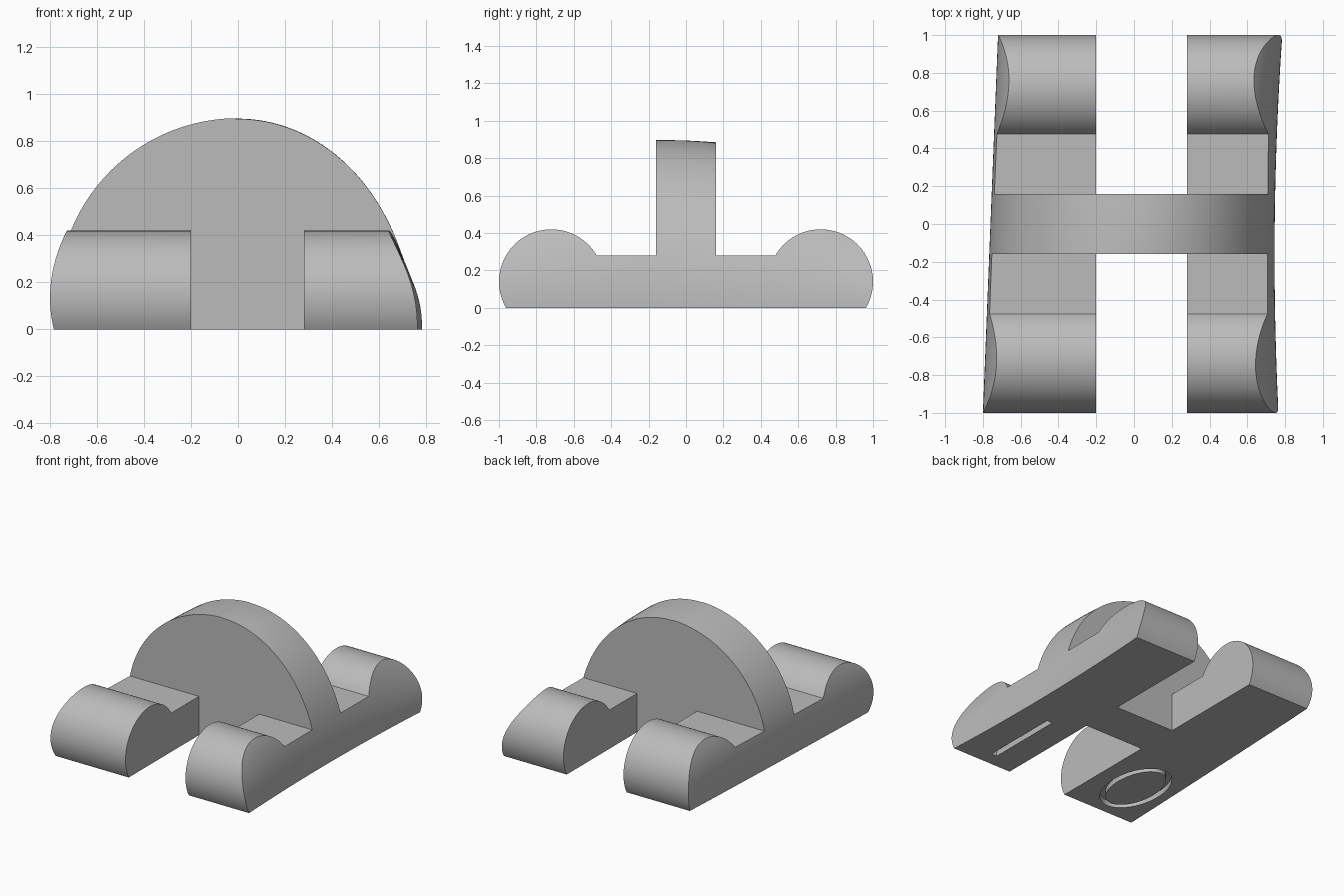
import bpy
import bmesh
from math import sin, cos, pi, radians, asin

if "Cube" in bpy.data.objects:
    bpy.data.objects.remove(bpy.data.objects["Cube"], do_unlink=True)

grey = bpy.data.materials.new("plain grey")
grey.use_nodes = True
tone = (0.5, 0.5, 0.5, 1)
grey.diffuse_color = tone
grey.node_tree.nodes["Principled BSDF"].inputs["Base Color"].default_value = tone


def loft(name, rings):
    """Closed solid through a list of equally long point rings."""
    bm = bmesh.new()
    loops = [[bm.verts.new(p) for p in ring] for ring in rings]
    n = len(loops[0])
    for a, b in zip(loops, loops[1:]):
        for i in range(n):
            j = (i + 1) % n
            bm.faces.new((a[i], a[j], b[j], b[i]))
    bm.faces.new(loops[0])
    bm.faces.new(loops[-1])
    bmesh.ops.recalc_face_normals(bm, faces=bm.faces)
    mesh = bpy.data.meshes.new(name)
    bm.to_mesh(mesh)
    bm.free()
    obj = bpy.data.objects.new(name, mesh)
    bpy.context.collection.objects.link(obj)
    mesh.materials.append(grey)
    return obj


def box(name, x0, x1, y0, y1, z0, z1):
    corners = [(x0, y0), (x1, y0), (x1, y1), (x0, y1)]
    return loft(name, [[(x, y, z) for x, y in corners] for z in (z0, z1)])


def combine(target, cutter, operation):
    mod = target.modifiers.new(operation, "BOOLEAN")
    mod.operation, mod.object, mod.solver = operation, cutter, "EXACT"
    bpy.ops.object.select_all(action="DESELECT")
    bpy.context.view_layer.objects.active = target
    target.select_set(True)
    bpy.ops.object.modifier_apply(modifier=mod.name)
    bpy.data.objects.remove(cutter, do_unlink=True)


# Side outline: round feet, flat rails and the upright disc
R, FOOT_Y, FOOT_Z, RAIL, HALF = 0.28, 0.72, 0.14, 0.28, 0.16
start, end = -asin(FOOT_Z / R), pi - asin((RAIL - FOOT_Z) / R)
half = []
for i in range(41):
    t = start + (end - start) * i / 40
    half.append((FOOT_Y + R * cos(t), FOOT_Z + R * sin(t)))
half += [(HALF, RAIL), (HALF, 1.1)]
outline = half + [(-y, z) for y, z in reversed(half)]
body = loft("arched_body", [[(x, y, z) for y, z in outline] for x in (-1, 1)])


# Arched envelope: the section changes slowly from front to back
def arch(y):
    a = 0.745 + 0.01 * y + 0.03 * y * y
    top = 0.895 - 0.04 * y - 0.22 * y * y
    radius = 0.76 - 0.04 * y
    rise = 0.76 - 0.04 * y - 0.1 * y * y
    ring = [(a, y, -0.1)]
    ring += [(a * cos(t), y, top * sin(t)) for t in (pi / 2 * i / 40 for i in range(41))]
    for i in range(1, 49):
        t = pi / 2 + radians(108) * i / 48
        ring.append((radius * cos(t), y, 0.135 + rise * sin(t)))
    return ring


combine(body, loft("envelope", [arch(-1.05 + 2.1 * i / 24) for i in range(25)]), "INTERSECT")

# Open gap between the feet at both ends
for side in (-1, 1):
    y0, y1 = sorted((side * HALF, side * 1.2))
    combine(body, box("gap", -0.2, 0.28, y0, y1, -0.2, 1.2), "DIFFERENCE")

# Shallow recesses underneath: a straight slot and an oval groove
DEPTH = 0.04
combine(body, box("slot", 0.48, 0.525, -0.86, -0.28, -0.1, DEPTH), "DIFFERENCE")


def oval(name, rx, ry, z0, z1):
    angles = [2 * pi * i / 48 for i in range(48)]
    return loft(name, [[(-0.51 + rx * cos(t), -0.59 + ry * sin(t), z) for t in angles]
                       for z in (z0, z1)])


groove = oval("groove", 0.19, 0.3, -0.1, DEPTH)
combine(groove, oval("groove_core", 0.15, 0.26, -0.2, 0.2), "DIFFERENCE")
combine(body, groove, "DIFFERENCE")

bpy.ops.object.select_all(action="DESELECT")
body.select_set(True)
bpy.context.view_layer.objects.active = body
bpy.ops.object.shade_smooth_by_angle(angle=radians(25))
